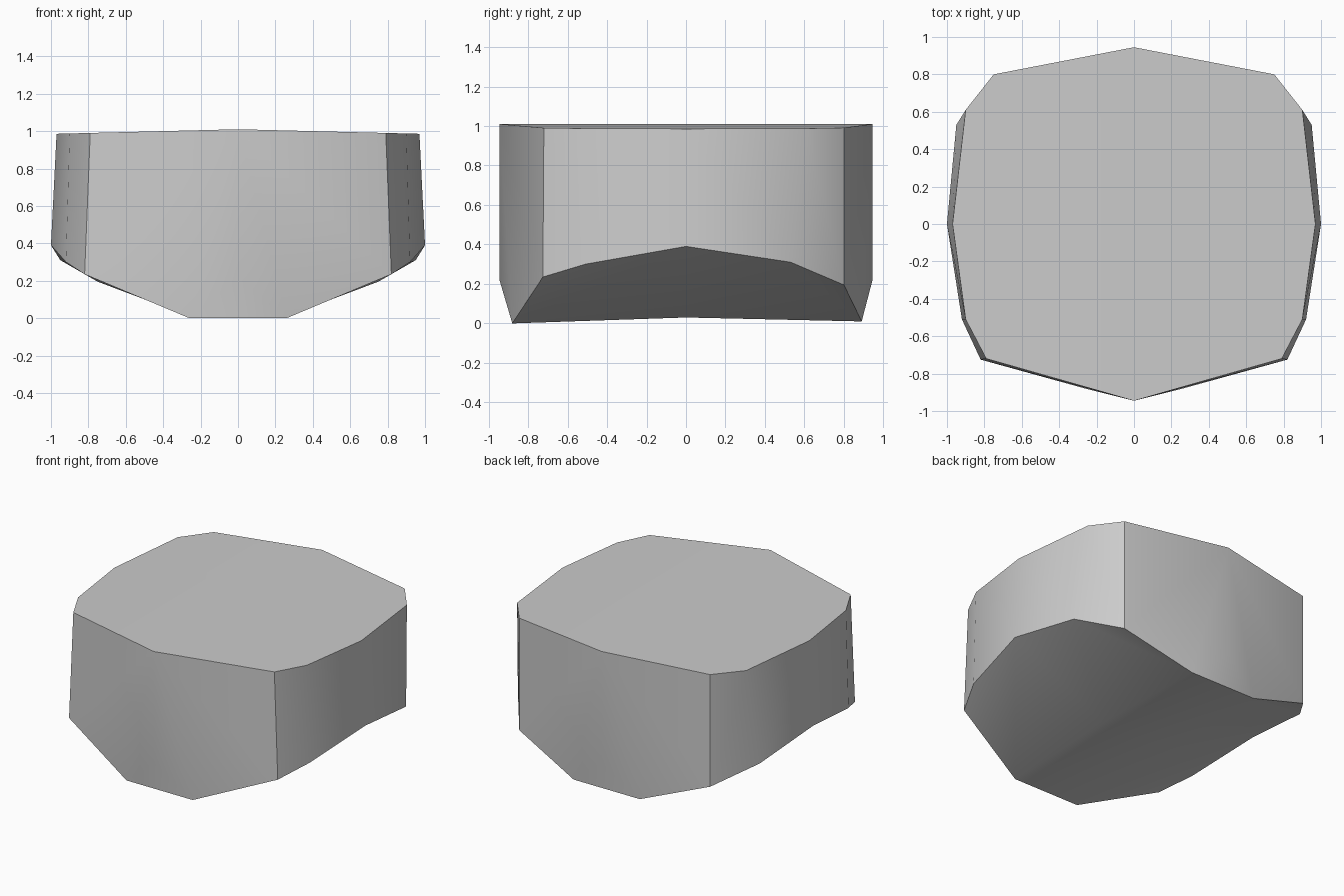
import bpy
import bmesh
import math

cube = bpy.data.objects.get("Cube")
if cube:
    bpy.data.objects.remove(cube, do_unlink=True)

# One grey stone colour
stone = bpy.data.materials.new("stone grey")
stone.use_nodes = True
grey = (0.6, 0.6, 0.6, 1.0)
stone.diffuse_color = grey
stone.node_tree.nodes["Principled BSDF"].inputs["Base Color"].default_value = grey

# Half outlines from front to back: top edge (x, y) and lower rim (x, y, z)
top = [(0.79, -0.72), (0.90, -0.51), (0.97, 0.0), (0.90, 0.61), (0.75, 0.80)]
rim = [(0.82, -0.725, 0.235), (0.92, -0.51, 0.30), (1.0, 0.0, 0.39),
       (0.95, 0.53, 0.31), (0.75, 0.80, 0.195)]
# Underside keel edge, front to back
keel = [(0.26, -0.88, 0.0), (0.26, 0.0, 0.03), (0.26, 0.89, 0.01)]
END_Y, CROWN, NOSE_Z = 0.945, 1.01, 0.22

bm = bmesh.new()


def face(*verts):
    bm.faces.new(verts)


# Shared points on the centre line
front_top, front_low = [bm.verts.new((0, -END_Y, z)) for z in (CROWN, NOSE_Z)]
back_top, back_low = [bm.verts.new((0, END_Y, z)) for z in (CROWN, NOSE_Z)]

keels = []
for side in (1, -1):
    t = [bm.verts.new((side * x, y, CROWN - 0.025 * x)) for x, y in top]
    r = [bm.verts.new((side * x, y, z)) for x, y, z in rim]
    k = [bm.verts.new((side * x, y, z)) for x, y, z in keel]
    keels.append(k)
    # Gently sloping top and the side wall
    face(front_top, *t, back_top)
    for i in range(len(t) - 1):
        face(t[i], r[i], r[i + 1], t[i + 1])
    # Pointed front and back walls
    for peak, nose, n in ((front_top, front_low, 0), (back_top, back_low, -1)):
        face(peak, nose, k[n])
        face(peak, k[n], r[n], t[n])
    # Sloping underside
    face(k[0], r[0], r[1])
    face(k[0], r[1], r[2], k[1])
    face(k[1], r[2], r[3], k[2])
    face(k[2], r[3], r[4])

# Narrow base strip and the small chamfers under each nose
a, b = keels
for i in range(2):
    face(a[i], a[i + 1], b[i + 1], b[i])
face(front_low, a[0], b[0])
face(back_low, a[2], b[2])

bmesh.ops.recalc_face_normals(bm, faces=bm.faces)
mesh = bpy.data.meshes.new("stone_block")
bm.to_mesh(mesh)
bm.free()
mesh.materials.append(stone)

block = bpy.data.objects.new("stone_block", mesh)
bpy.context.collection.objects.link(block)
bpy.context.view_layer.objects.active = block
block.select_set(True)
bpy.ops.object.shade_smooth_by_angle(angle=math.radians(35))
